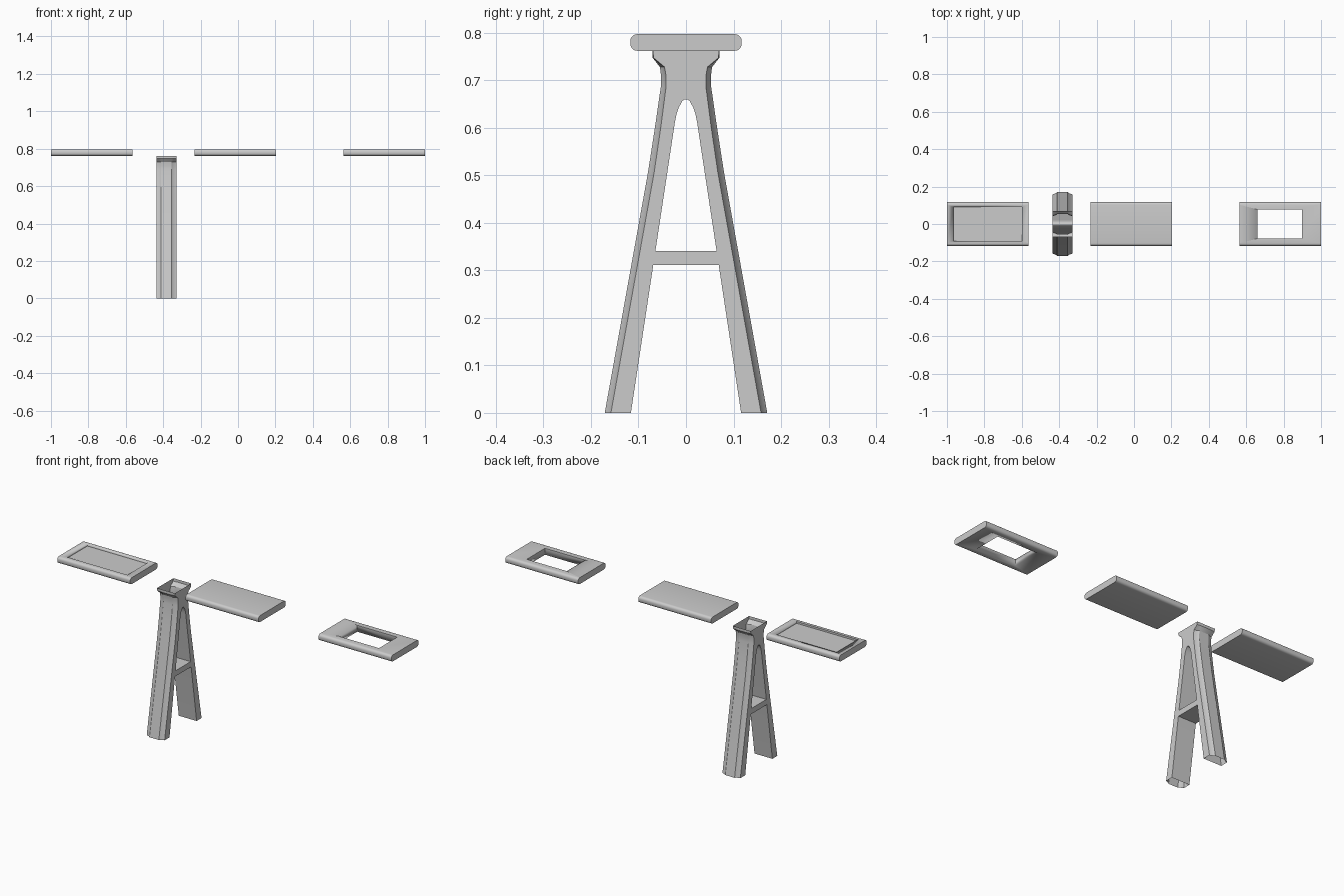
import bpy, bmesh, math

if "Cube" in bpy.data.objects:
    bpy.data.objects.remove(bpy.data.objects["Cube"])

HALF_LEN = 0.218          # half length of each slab
LEG_X, LEG_W = -0.3825, 0.0535


def finish(name, bm, angle=30):
    bmesh.ops.remove_doubles(bm, verts=bm.verts, dist=1e-5)
    bmesh.ops.recalc_face_normals(bm, faces=bm.faces)
    me = bpy.data.meshes.new(name)
    bm.to_mesh(me)
    bm.free()
    ob = bpy.data.objects.new(name, me)
    bpy.context.collection.objects.link(ob)
    select(ob)
    bpy.ops.object.shade_smooth_by_angle(angle=math.radians(angle))
    return ob


def select(ob):
    bpy.ops.object.select_all(action='DESELECT')
    ob.select_set(True)
    bpy.context.view_layer.objects.active = ob


def box(name, center, half):
    bm = bmesh.new()
    bmesh.ops.create_cube(bm, size=2)
    for v in bm.verts:
        v.co = [c + h * q for c, h, q in zip(center, half, v.co)]
    return finish(name, bm)


def slab(name, cx, y=0.117, z0=0.762, z1=0.797, r=0.014, seg=5):
    # rounded profile in the yz plane, extruded along x
    prof = []
    corners = [(y - r, z1 - r, 0), (r - y, z1 - r, 90), (r - y, z0 + r, 180), (y - r, z0 + r, 270)]
    for cy, cz, a0 in corners:
        for i in range(seg + 1):
            a = math.radians(a0 + 90 * i / seg)
            prof.append((cy + r * math.cos(a), cz + r * math.sin(a)))
    bm = bmesh.new()
    f = bm.faces.new([bm.verts.new((cx - HALF_LEN, py, pz)) for py, pz in prof])
    ext = bmesh.ops.extrude_face_region(bm, geom=[f], use_keep_orig=True)
    for g in ext['geom']:
        if isinstance(g, bmesh.types.BMVert):
            g.co.x += 2 * HALF_LEN
    return finish(name, bm)


def cut(ob, center, half):
    cutter = box("cutter", center, half)
    cutter.hide_render = True
    mod = ob.modifiers.new("cut", 'BOOLEAN')
    mod.operation, mod.object, mod.solver = 'DIFFERENCE', cutter, 'EXACT'
    select(ob)
    bpy.ops.object.modifier_apply(modifier=mod.name)
    bpy.data.objects.remove(cutter)


# Three seat slabs: shallow tray, plain, and with a window
tray = slab("recessed_top", -0.782)
cut(tray, (-0.782, 0, 0.807), (0.183, 0.09, 0.02))
slab("plain_top", -0.014)
window = slab("window_top", 0.782)
cut(window, (0.779, 0, 0.78), (0.12, 0.078, 0.1))

# Trestle leg: open shell. Outer stations are (z, y, rib strength)
OUTER = [(0, 0.171, 1), (0.506, 0.080, 1), (0.60, 0.0655, 0.95), (0.686, 0.053, 0.85),
         (0.71, 0.0525, 0.8), (0.728, 0.055, 0.75), (0.747, 0.070, 0.15), (0.762, 0.070, 0)]
# Rib cross-section: (x, setback)
RIB = [(-LEG_W, 0.013), (-0.037, 0.0075), (-0.028, 0), (0.028, 0), (0.037, 0.0075), (LEG_W, 0.013)]
# Inner arch from foot to crown: (y, z)
ARCH = [(0.116, 0), (0.023, 0.614), (0.0195, 0.63), (0.015, 0.643), (0.008, 0.656), (0.004, 0.659), (0, 0.66)]
arch = ARCH + [(-y, z) for y, z in ARCH[-2::-1]]

bm = bmesh.new()
for s in (1, -1):
    # ribbed outer wall
    rows = [[bm.verts.new((LEG_X + x, s * (y - d * k), z)) for x, d in RIB] for z, y, k in OUTER]
    for a, b in zip(rows, rows[1:]):
        for i in range(len(RIB) - 1):
            bm.faces.new((a[i], a[i + 1], b[i + 1], b[i]))
    # flat side wall
    edge = [(y - RIB[0][1] * k, z) for z, y, k in OUTER]
    outline = edge + [(-y, z) for y, z in edge[::-1]] + arch[::-1]
    bm.faces.new([bm.verts.new((LEG_X + s * LEG_W, y, z)) for y, z in outline])
# inner arch wall
rows = [[bm.verts.new((LEG_X + s * LEG_W, y, z)) for s in (1, -1)] for y, z in arch]
for a, b in zip(rows, rows[1:]):
    bm.faces.new((a[0], a[1], b[1], b[0]))
finish("trestle_leg", bm)

# Cross bar between the two legs
bm = bmesh.new()
bmesh.ops.create_cube(bm, size=2)
for v in bm.verts:
    z = 0.326 + 0.015 * v.co.z
    y = 0.116 - 0.093 * z / 0.614
    v.co = (LEG_X + v.co.x * LEG_W, math.copysign(y, v.co.y), z)
finish("cross_bar", bm)
